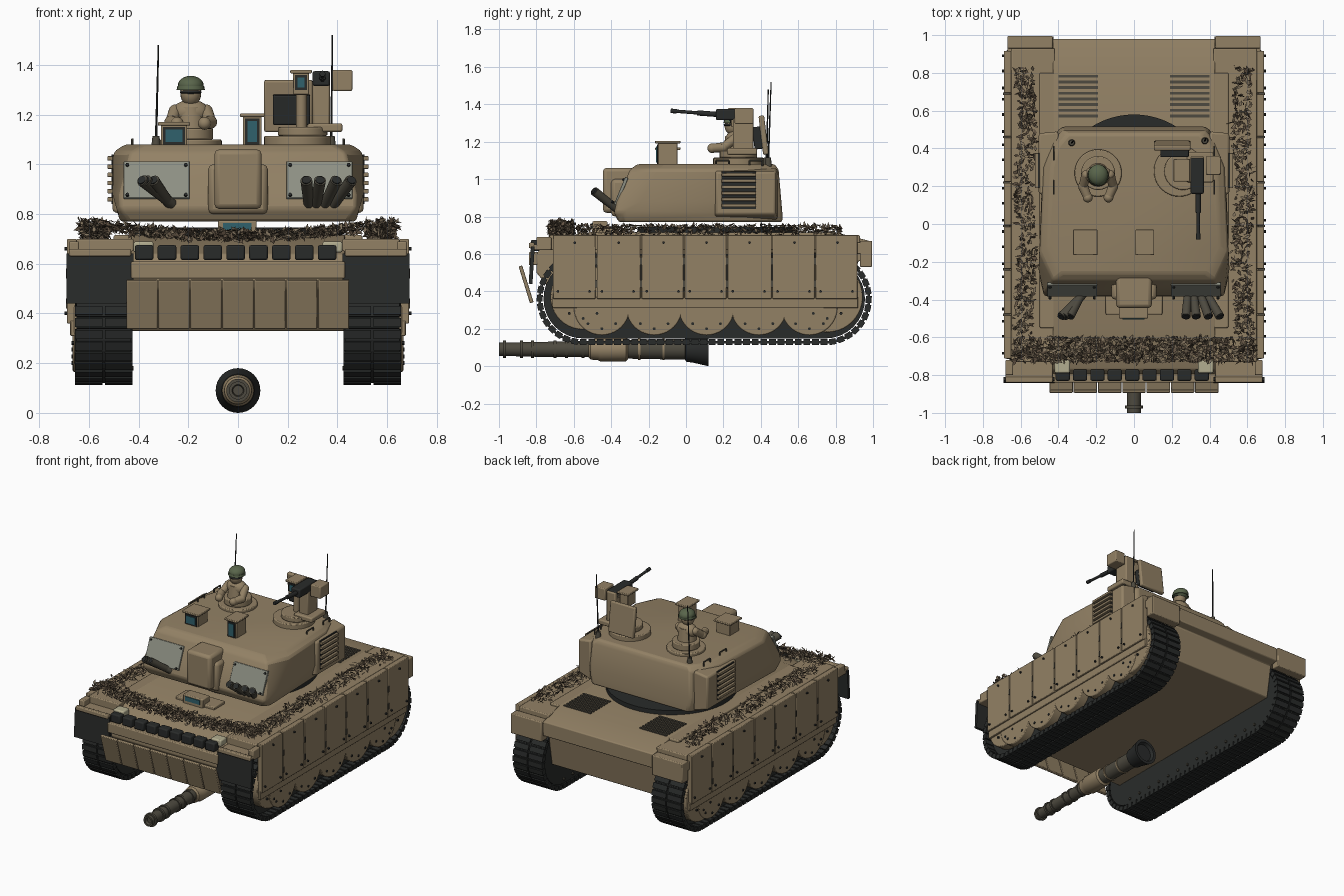
import bpy, bmesh, math, random
from mathutils import Matrix, Vector, Euler

if "Cube" in bpy.data.objects:
    bpy.data.objects.remove(bpy.data.objects["Cube"])

random.seed(4)
def material(name, r, g, b):
    m = bpy.data.materials.new(name)
    m.diffuse_color = (r, g, b, 1)
    m.use_nodes = True
    m.node_tree.nodes["Principled BSDF"].inputs["Base Color"].default_value = m.diffuse_color
    return m
TAN = material("tan", .29, .22, .13)
DARK = material("dark_rubber", .022, .024, .023)
STEEL = material("gun_steel", .075, .068, .05)
PLATE = material("grey_plate", .27, .28, .23)
GLASS = material("blue_glass", .03, .12, .15)
CREAM = material("cream_lamp", .45, .42, .28)
LEAF = material("dry_leaf", .12, .085, .055)
LEAF2 = material("pale_leaf", .22, .17, .11)
GREEN = material("helmet_green", .10, .13, .07)

def box(bm, x0, x1, y0, y1, z0, z1, tilt=0):
    m = Matrix.Translation(((x0+x1)/2, (y0+y1)/2, (z0+z1)/2)) @ Matrix.Rotation(tilt, 4, 'X')
    bmesh.ops.create_cube(bm, size=1, matrix=m @ Matrix.Diagonal((x1-x0, y1-y0, z1-z0, 1)))

def cyl(bm, p, q, r, r2=None, n=20):
    p, q = Vector(p), Vector(q)
    d = q-p
    m = Matrix.Translation((p+q)/2) @ d.to_track_quat('Z', 'Y').to_matrix().to_4x4()
    bmesh.ops.create_cone(bm, cap_ends=True, segments=n, radius1=r,
                          radius2=r if r2 is None else r2, depth=d.length, matrix=m)

def ball(bm, c, s):
    bmesh.ops.create_uvsphere(bm, u_segments=20, v_segments=12, radius=1,
                              matrix=Matrix.Translation(c) @ Matrix.Diagonal((*s, 1)))

def loft(bm, rings):
    vs = [[bm.verts.new(p) for p in ring] for ring in rings]
    n = len(vs[0])
    for a, b in zip(vs, vs[1:]):
        for i in range(n):
            bm.faces.new((a[i], a[(i+1) % n], b[(i+1) % n], b[i]))
    bm.faces.new(vs[0])
    bm.faces.new(vs[-1])

def prism(bm, prof, x0, x1):
    loft(bm, [[(x, y, z) for y, z in prof] for x in (x0, x1)])

def finish(name, bm, mat, bevel=0, mirror=False, mats=(), recalc=True):
    if recalc:
        bmesh.ops.recalc_face_normals(bm, faces=bm.faces)
    me = bpy.data.meshes.new(name)
    bm.to_mesh(me)
    bm.free()
    for m in (mat, *mats):
        me.materials.append(m)
    me.polygons.foreach_set("use_smooth", [True]*len(me.polygons))
    me.set_sharp_from_angle(angle=math.radians(32))
    ob = bpy.data.objects.new(name, me)
    bpy.context.collection.objects.link(ob)
    if mirror:
        ob.modifiers.new("mirror", 'MIRROR').use_mirror_merge = False
    if bevel:
        b = ob.modifiers.new("bevel", 'BEVEL')
        b.width, b.segments, b.limit_method, b.angle_limit = bevel, 2, 'ANGLE', .5

def part(name, mat, build, **kw):
    bm = bmesh.new()
    build(bm)
    finish(name, bm, mat, **kw)

def boxes(name, mat, items, **kw):
    part(name, mat, lambda bm: [box(bm, *i) for i in items], **kw)

def rods(name, mat, items, **kw):
    part(name, mat, lambda bm: [cyl(bm, *i) for i in items], **kw)

# Hull body, sponsons, fenders and rear
part("hull", TAN, lambda bm: prism(bm, [(-.80, .60), (-.77, .64), (-.55, .715), (.80, .715), (.98, .67), (.98, .57),
     (.92, .56), (.88, .33), (-.66, .33), (-.80, .50)], -.43, .43), bevel=.006)
boxes("sponson", TAN, [(.42, .65, -.73, .93, .62, .70), (.42, .50, -.55, .80, .69, .715),
      (.43, .68, -.82, -.72, .62, .65), (.64, .68, -.80, -.72, .62, .69), (.43, .67, .90, .985, .60, .66),
      (.43, .67, .93, .995, .53, .67), (.43, .68, -.84, -.81, .63, .66)], mirror=True, bevel=.006)
boxes("front_mud_flap", DARK, [(.42, .69, -.835, -.815, .44, .64, -.06)], mirror=True)
boxes("headlight", CREAM, [(.34, .42, -.79, -.72, .645, .69)], mirror=True, bevel=.008)
boxes("front_flap_panel", TAN, [(x+.002, x+.126, -.865, -.845, .335, .54, .3) for x in
      [-.45+.1286*i for i in range(7)]], bevel=.004)
boxes("front_crossbar", TAN, [(-.43, .43, -.84, -.79, .54, .61)], bevel=.006)
boxes("spare_track_block", DARK, [(-.415+.092*i, -.34+.092*i, -.83, -.77, .615, .675) for i in range(9)], bevel=.008)
boxes("deck_grille", STEEL, [(.19, .40, .565+.03*i, .58+.03*i, .71, .722) for i in range(8)], mirror=True)
boxes("driver_periscope", TAN, [(-.08, .075, -.50, -.42, .71, .775), (-.15, .15, -.48, -.36, .71, .735)], bevel=.006)
boxes("driver_periscope_glass", GLASS, [(-.06, .055, -.505, -.495, .735, .765)])

# Side skirts with bolts and joint strips
edges = [-.715, -.48, -.24, -.01, .22, .46, .69, .92]
boxes("side_skirt", TAN, [(.65, .688, a+.003, b-.003, .36, .70) for a, b in zip(edges, edges[1:])] +
      [(.645, .675, -.715, .92, .31, .37)], mirror=True, bevel=.004)
rods("skirt_bolt", DARK, [((.68, y+dy, z), (.698, y+dy, z), .007, None, 8) for y in edges[:-1]
     for dy, z in ((.12, .66), (.03, .40), (.20, .40))], mirror=True)
boxes("skirt_joint", STEEL, [(.66, .693, y-.006, y+.006, z, z+.04) for y in edges[1:-1] for z in (.42, .54)], mirror=True)

# Running gear: point and heading on a stadium-shaped track path
YF, YR, ZC, RAD = -.55, .745, .36, .232
STRAIGHT, ARC = YR-YF, math.pi*RAD
def on_track(s):
    if s < STRAIGHT:
        return YF+s, ZC-RAD, 0
    s -= STRAIGHT
    if s < ARC:
        a = s/RAD
        return YR+RAD*math.sin(a), ZC-RAD*math.cos(a), a
    s -= ARC
    if s < STRAIGHT:
        return YR-s, ZC+RAD, math.pi
    a = (s-STRAIGHT)/RAD
    return YF-RAD*math.sin(a), ZC+RAD*math.cos(a), math.pi+a

def track(bm):
    n, total = 88, 2*(STRAIGHT+ARC)
    for i in range(n):
        y, z, a = on_track(i*total/n)
        for x0, x1, w, t in ((.425, .535, .036, .032), (.545, .655, .036, .032), (.43, .65, .046, .014)):
            box(bm, x0, x1, y-w/2, y+w/2, z-t/2, z+t/2, a)
part("track", DARK, track, mirror=True)

def gear_core(bm):
    prof = [(YR+.212*math.sin(a), ZC-.212*math.cos(a)) for a in [math.pi*i/16 for i in range(17)]]
    prof += [(YF-.212*math.sin(a), ZC+.212*math.cos(a)) for a in [math.pi*i/16 for i in range(17)]]
    prism(bm, prof, .43, .60)
part("track_inner_core", DARK, gear_core, mirror=True)
wheels = [(-.45, .315, .15), (-.17, .315, .15), (.11, .315, .15), (.39, .315, .15), (.66, .315, .15),
          (-.55, .37, .175), (.755, .37, .19)]
rods("road_wheel", TAN, [((.59, y, z), (.665 if r == .15 else .66, y, z), r, None, 40) for y, z, r in wheels],
     mirror=True, bevel=.006)
rods("wheel_bolt", DARK, [((.655, y+.115*math.sin(a), z-.115*math.cos(a)), (.67, y+.115*math.sin(a), z-.115*math.cos(a)),
     .008, None, 8) for y, z, r in wheels for a in (-.7, 0, .7)], mirror=True)
rods("inner_wheel_stud", STEEL, [((.42, YF+.1*i, ZC-.18), (.44, YF+.1*i, ZC-.18), .009, None, 8)
     for i in range(14)], mirror=True)

# Turret shell lofted from stacked outlines
def turret(bm):
    rings = []
    for z, yf, xf, xs, ym, xr, yr in ((.77, -.36, .44, .475, -.32, .40, .515), (.82, -.385, .475, .49, -.33, .41, .515),
            (.88, -.37, .475, .505, -.24, .42, .51), (1.05, -.30, .43, .50, -.15, .41, .495),
            (1.08, -.26, .38, .455, -.11, .38, .475)):
        half = [(xf, yf), (xs, ym), (xs-.02, .30), (xr+.02, yr-.06), (xr-.03, yr)]
        rings.append([(x, y, z) for x, y in half] + [(-x, y, z) for x, y in reversed(half)])
    loft(bm, rings)
part("turret", TAN, turret, bevel=.012)
rods("turret_ring", DARK, [((0, .16, .69), (0, .16, .745), .42, None, 64)])
boxes("gun_mantlet", TAN, [(-.095, .095, -.445, -.25, .82, 1.06), (-.12, .12, -.40, -.30, .80, 1.0)], bevel=.02)
boxes("cheek_plate", PLATE, [(.195, .46, -.356, -.338, .855, 1.015, -.39)], mirror=True, bevel=.003)
rods("cheek_bolt", DARK, [((x, y, z), (x, y-.012, z+.005), .007, None, 8) for x in (.21, .445)
     for y, z in ((-.385, .875), (-.328, .995))], mirror=True)
part("side_storage_box", TAN, lambda bm: loft(bm, [[(x, y0, z0), (x, y1, z0), (x, y1, z1), (x, y0, z1)]
     for x, y0, y1, z0, z1 in ((.40, .14, .49, .78, 1.06), (.505, .16, .48, .81, 1.04))]), mirror=True, bevel=.012)
boxes("side_louvre", TAN, [(.50, .525, .19, .375, .85+.033*i, .868+.033*i) for i in range(6)], mirror=True, bevel=.003)
boxes("louvre_shadow", DARK, [(.50, .508, .19, .375, .84, 1.04)], mirror=True)
rods("grab_handle", STEEL, [((.425, y, z0), (.425, y2, z1), .005, None, 8) for a in (.16, .34)
     for y, y2, z0, z1 in ((a, a, 1.07, 1.10), (a+.07, a+.07, 1.07, 1.10), (a, a+.07, 1.10, 1.10))], mirror=True)

# Smoke tubes in two fans
fan = [(-.27, -.37), (-.275, -.34), (-.265, -.385), (.285, .275), (.315, .33), (.35, .395), (.385, .455)]
rods("smoke_tube", STEEL, [((a, -.37, .84), (b, -.49, .935), .021, .024, 16) for a, b in fan])
rods("smoke_tube_mouth", DARK, [((b, -.487, .933), (b+(b-a)*.03, -.4935, .938), .018, None, 16) for a, b in fan])

# Roof optics and hatches
def optic(name, x0, x1, y0, y1, z0, z1):
    boxes(name, TAN, [(x0, x1, y0, y1, z0, z1-.012), (x0-.012, x1+.012, y0-.015, y1+.015, z1-.014, z1)], bevel=.004)
    boxes(name+"_frame", DARK, [(x0+.008, x1-.008, y0-.006, y0+.01, z0+.02, z1-.02)])
    boxes(name+"_glass", GLASS, [(x0+.018, x1-.018, y0-.01, y0, z0+.03, z1-.03)])
optic("gunner_sight", -.31, -.205, -.15, -.045, 1.06, 1.17)
optic("driver_sight", .02, .095, -.15, -.045, 1.06, 1.205)
rods("crew_hatch", TAN, [((-.19, .27, 1.06), (-.19, .27, 1.10), .125, None, 40), ((-.19, .27, 1.10), (-.19, .27, 1.145), .09, None, 32),
     ((.24, .28, 1.06), (.24, .28, 1.115), .135, None, 40), ((.26, .28, 1.115), (.26, .28, 1.15), .10, None, 32)], bevel=.006)

# Crew figure: body, head and arms
def crew(bm):
    cyl(bm, (-.19, .26, 1.12), (-.19, .26, 1.23), .065, .05)
    ball(bm, (-.19, .26, 1.21), (.075, .05, .05))
    ball(bm, (-.19, .25, 1.285), (.042, .044, .05))
    for s in (-1, 1):
        pts = [(-.19+s*.062, .26, 1.215), (-.19+s*.08, .20, 1.17), (-.19+s*.055, .14, 1.165)]
        for p, q in zip(pts, pts[1:]):
            cyl(bm, p, q, .027, .023, 14)
        for p in pts:
            ball(bm, p, (.026, .026, .026))
part("crew_body", TAN, crew)
part("crew_goggles", DARK, lambda bm: ball(bm, (-.19, .248, 1.29), (.044, .047, .014)))
def helmet(bm):
    ball(bm, (-.19, .26, 1.318), (.052, .056, .038))
    cyl(bm, (-.19, .258, 1.30), (-.19, .258, 1.315), .057, .054)
part("crew_helmet", GREEN, helmet)

# Remote gun station with shield, mount, gun and ammunition box
boxes("gun_shield", TAN, [(.105, .30, .40, .43, 1.13, 1.34, .12), (.28, .42, .22, .38, 1.13, 1.165),
      (.30, .37, .25, .36, 1.15, 1.37)], bevel=.008)
boxes("shield_pad", DARK, [(.14, .29, .36, .405, 1.16, 1.28, .12)], bevel=.006)
boxes("ammo_box", TAN, [(.38, .46, .26, .36, 1.295, 1.38)], bevel=.006)
boxes("gun_receiver", DARK, [(.30, .37, .16, .35, 1.315, 1.375)], bevel=.008)
rods("machine_gun_barrel", DARK, [((.34, .18, 1.345), (.34, -.08, 1.365), .009, None, 12), ((.34, .18, 1.345), (.34, .06, 1.354), .014, None, 12),
     ((.34, -.05, 1.363), (.34, -.082, 1.365), .012, None, 12)])
optic("station_camera", .222, .285, .24, .33, 1.28, 1.38)
rods("camera_post", TAN, [((.255, .29, 1.14), (.255, .29, 1.29), .022)])

# Antennas
rods("antenna", DARK, [((-.33, .43, 1.09), (-.32, .44, 1.48), .005, .003, 8), ((.375, .44, 1.09), (.38, .455, 1.52), .005, .003, 8)])
rods("antenna_base", STEEL, [((-.33, .43, 1.06), (-.33, .43, 1.115), .02, .014), ((.375, .44, 1.06), (.375, .44, 1.115), .02, .014)])

# Detached main gun lying under the hull
def tube(name, mat, prof, n=32):
    part(name, mat, lambda bm: loft(bm, [[(r*math.cos(2*math.pi*i/n), y, .09+r*math.sin(2*math.pi*i/n))
         for i in range(n)] for y, r in prof]))
tube("main_gun_tube", STEEL, [(-.98, .02), (-1, .024), (-1, .036), (-.95, .036), (-.80, .040), (-.52, .042), (-.31, .050), (.02, .056)])
for y in (-.97, -.88, -.82, -.70, -.64, -.55):
    tube("gun_band", STEEL, [(y-.008, .047), (y+.008, .047)])
tube("gun_sleeve", TAN, [(-.52, .045), (-.51, .055), (-.47, .058), (-.46, .064), (-.32, .064), (-.31, .052)])
for y in (-.25, -.12):
    tube("gun_collar", TAN, [(y-.006, .058), (y+.006, .058)])
tube("gun_breech", DARK, [(-.005, .055), (.0, .066), (.04, .072), (.12, .09), (.12, .07), (.10, .06)])

# Dry leaf camouflage along the deck edges and front
def leaf(bm, c):
    m = Matrix.Translation(c) @ Euler((random.gauss(0, .6), random.gauss(0, .6), random.uniform(0, 6.3))).to_matrix().to_4x4()
    l, w = random.uniform(.012, .026), random.uniform(.005, .011)
    f = bm.faces.new([bm.verts.new(m @ Vector(p)) for p in ((-l, 0, 0), (0, -w, 0), (l, 0, .004), (l*.3, w, 0))])
    f.material_index = random.randint(0, 1)
def foliage(bm):
    for s in (-1, 1):
        for i in range(520):
            y = random.uniform(-.58, .83)
            leaf(bm, (s*(.575+.012*math.sin(9*y))+random.uniform(-.05, .05), y, random.uniform(.70, .755)))
    for i in range(1300):
        x = random.uniform(-.64, .64)
        leaf(bm, (x, random.uniform(-.73, -.60), .705+.045*min(1, abs(x)/.58)**2+random.uniform(-.012, .03)))
part("leaf_camouflage", LEAF, foliage, mats=(LEAF2,), recalc=False)
